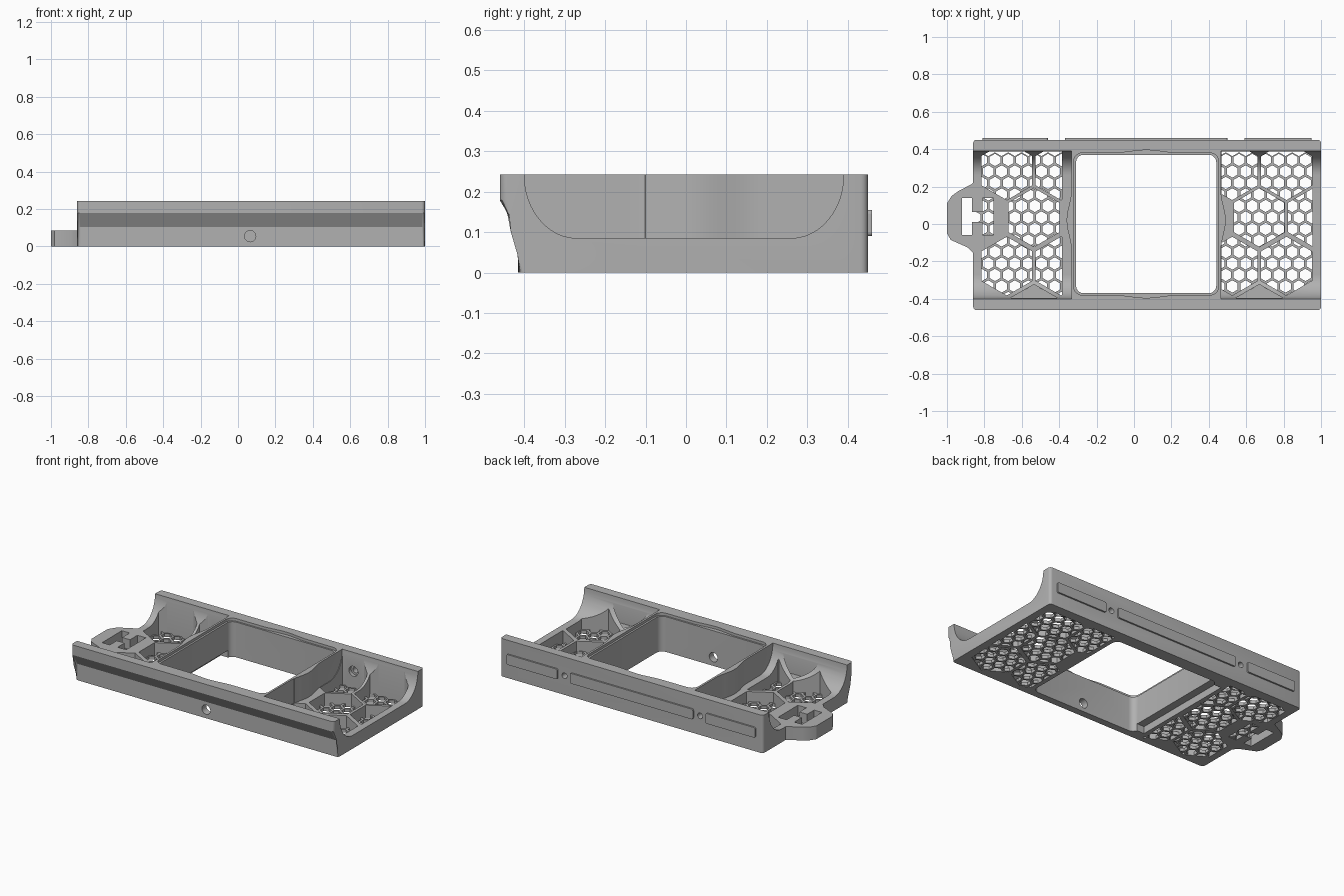
import bpy, bmesh, math
from mathutils import Vector

cube = bpy.data.objects.get("Cube")
if cube:
    bpy.data.objects.remove(cube)

grey = bpy.data.materials.new("plain_grey")
grey.use_nodes = True
grey.diffuse_color = (0.44, 0.44, 0.44, 1)
grey.node_tree.nodes["Principled BSDF"].inputs["Base Color"].default_value = (0.44, 0.44, 0.44, 1)

FLOOR, TOP = 0.085, 0.242


def finish(name, bm):
    mesh = bpy.data.meshes.new(name)
    bmesh.ops.recalc_face_normals(bm, faces=bm.faces)
    bm.to_mesh(mesh)
    bm.free()
    mesh.materials.append(grey)
    ob = bpy.data.objects.new(name, mesh)
    bpy.context.collection.objects.link(ob)
    return ob


def add_prism(bm, pts, lo, hi, axis="z"):
    """Extrude a 2D outline: xy along z, or yz along x, or xz along y."""
    place = {"z": lambda p, h: (p[0], p[1], h),
             "x": lambda p, h: (h, p[0], p[1]),
             "y": lambda p, h: (p[0], h, p[1])}[axis]
    a = [bm.verts.new(place(p, lo)) for p in pts]
    b = [bm.verts.new(place(p, hi)) for p in pts]
    bm.faces.new(a)
    bm.faces.new(b)
    n = len(pts)
    for i in range(n):
        j = (i + 1) % n
        bm.faces.new((a[i], a[j], b[j], b[i]))


def prism(name, pts, lo, hi, axis="z"):
    bm = bmesh.new()
    add_prism(bm, pts, lo, hi, axis)
    return finish(name, bm)


def rect(x0, x1, y0, y1, r=0.0):
    if not r:
        return [(x0, y0), (x1, y0), (x1, y1), (x0, y1)]
    pts = []
    for k, (cx, cy) in enumerate(((x1 - r, y1 - r), (x0 + r, y1 - r), (x0 + r, y0 + r), (x1 - r, y0 + r))):
        for s in range(6):
            t = math.pi / 2 * (k + s / 5)
            pts.append((cx + r * math.cos(t), cy + r * math.sin(t)))
    return pts


def circle(cx, cy, r, n=24, turn=0.0):
    return [(cx + r * math.cos(turn + 2 * math.pi * i / n),
             cy + r * math.sin(turn + 2 * math.pi * i / n)) for i in range(n)]


def clip(pts, axis, limit, sign):
    """Keep the part of an outline where sign * coordinate <= sign * limit."""
    out = []
    for p, q in zip(pts, pts[1:] + pts[:1]):
        dp, dq = sign * (p[axis] - limit), sign * (q[axis] - limit)
        if dp <= 0:
            out.append(p)
        if dp * dq < 0:
            t = dp / (dp - dq)
            out.append((p[0] + (q[0] - p[0]) * t, p[1] + (q[1] - p[1]) * t))
    return out


def boolean(ob, other, operation="DIFFERENCE"):
    mod = ob.modifiers.new("cut", "BOOLEAN")
    mod.operation, mod.solver, mod.object = operation, "EXACT", other
    deps = bpy.context.evaluated_depsgraph_get()
    new = bpy.data.meshes.new_from_object(ob.evaluated_get(deps))
    ob.modifiers.clear()
    ob.data = new
    bpy.data.objects.remove(other)


# Tray body: extruded side profile with rounded corners
bm = bmesh.new()
add_prism(bm, [(-0.415, 0), (0.45, 0), (0.45, TOP), (-0.46, TOP), (-0.46, 0.178), (-0.415, 0.105)],
          -0.86, 1.0, "x")
corners = [e for e in bm.edges
           if abs(e.verts[0].co.x - e.verts[1].co.x) < 0.001 and abs(e.verts[0].co.z - e.verts[1].co.z) > 0.01]
bmesh.ops.bevel(bm, geom=corners, offset=0.018, segments=4, affect="EDGES", profile=0.5)
body = finish("tray_body", bm)

# Curved trough on both sides of the centre frame
trough = [(0.39, TOP + 0.1), (-0.4, TOP + 0.1)]
for cy, r, start in ((-0.27, 0.13, math.pi), (0.26, 0.13, 1.5 * math.pi)):
    for i in range(13):
        t = start + math.pi / 2 * i / 12
        trough.append((cy + r * math.cos(t), TOP + (TOP - FLOOR) * math.sin(t)))
for x0, x1 in ((-1.2, -0.335), (0.465, 1.2)):
    boolean(body, prism("trough_cutter", trough, x0, x1, "x"))

# Bulges on the outside of the frame walls
for x, s in ((-0.335, -1), (0.465, 1)):
    curve = [(x + s * 0.0125 * (1 + math.cos(math.pi * t / 10)), 0.02 + 0.016 * t) for t in range(-10, 11)]
    boolean(body, prism("frame_bulge", curve + [(x - s * 0.01, 0.18), (x - s * 0.01, -0.14)], 0.06, TOP), "UNION")

# Tab at the end
tab = [(-0.84, 0.24), (-0.865, 0.215), (-0.94, 0.175), (-0.975, 0.15), (-1, 0.11),
       (-1, -0.05), (-0.98, -0.085), (-0.89, -0.125), (-0.865, -0.15), (-0.84, -0.18)]
boolean(body, prism("tab", tab, 0, FLOOR), "UNION")
slot = [(-0.92, -0.06), (-0.865, -0.06), (-0.865, 0.01), (-0.81, 0.01), (-0.81, -0.06), (-0.75, -0.06),
        (-0.75, 0.14), (-0.81, 0.14), (-0.81, 0.065), (-0.865, 0.065), (-0.865, 0.14), (-0.92, 0.14)]
boolean(body, prism("slot_cutter", slot, -0.1, 0.4))

# Centre opening, its stepped rim and the groove under one side
boolean(body, prism("opening_cutter", rect(-0.31, 0.44, -0.37, 0.37, 0.04), -0.1, 0.4))
rim = []
for x, y in rect(-0.322, 0.452, -0.38, 0.38, 0.045):
    rim.append((x, y))
    if len(rim) in (6, 18 + 11):
        side = 1 if y > 0 else -1
        for i in range(1, 12):
            u = side * (6 - i) / 6
            rim.append((0.065 + 0.17 * u, y + side * 0.0075 * (1 + math.cos(math.pi * u))))
boolean(body, prism("rim_cutter", rim, 0.225, 0.4))
boolean(body, prism("groove_cutter", rect(-0.36, -0.2, -0.34, 0.34), -0.1, 0.045))

# Large hexagonal pockets
BIG = 0.157
left = (-0.82, -0.385)
right = (0.468, 0.955)
pockets = [(x, y, left) for x in (-0.68, -0.39) for y in (0.285, -0.225)] + [(-0.535, 0.035, left)]
pockets += [(x, y, right) for x in (0.525, 0.815) for y in (0.285, -0.225)]
pockets += [(0.67, 0.035, right), (0.96, 0.035, right)]
notches = [(-0.535, -0.48, left), (0.67, -0.48, right)]
bm = bmesh.new()
for x, y, (x0, x1) in pockets + notches:
    shape = circle(x, y, BIG, 6, math.pi / 6)
    for axis, limit, sign in ((0, x0, -1), (0, x1, 1), (1, -0.395, -1), (1, 0.388, 1)):
        shape = clip(shape, axis, limit, sign)
    add_prism(bm, shape, FLOOR if y < -0.4 else -0.1, 0.4)
boolean(body, finish("pocket_cutter", bm))

# Screw holes through the front and back walls
boolean(body, prism("front_hole_cutter", circle(0.065, 0.055, 0.03), -0.6, -0.3, "y"))
for x in (-0.415, 0.545):
    boolean(body, prism("back_hole_cutter", circle(x, 0.122, 0.018), 0.3, 0.6, "y"))
    boolean(body, prism("counterbore_cutter", circle(x, 0.122, 0.032), 0.3, 0.41, "y"))

# Fine honeycomb mesh in the pocket floors, one hexagonal ring per cell
PITCH = 0.071
bm = bmesh.new()
for x0, x1 in ((-0.85, -0.37), (0.455, 0.985)):
    for row in range(-7, 8):
        y = 0.035 + row * PITCH * math.sqrt(3) / 2
        if abs(y) > 0.4:
            continue
        for col in range(9):
            x = x0 + PITCH * (col + 0.5 * (row % 2))
            if x > x1 + PITCH / 2:
                continue
            loops = []
            for r, z in ((PITCH / math.sqrt(3), 0.002), (0.033, 0.002), (0.033, 0.022),
                         (PITCH / math.sqrt(3), 0.022)):
                loops.append([bm.verts.new((min(max(px, x0), x1), min(max(py, -0.405), 0.43), z))
                              for px, py in circle(x, y, r, 6, math.pi / 6)])
            for a, b in zip(loops, loops[1:]):
                for i in range(6):
                    j = (i + 1) % 6
                    bm.faces.new((a[i], a[j], b[j], b[i]))
bmesh.ops.dissolve_degenerate(bm, dist=0.0001, edges=bm.edges)
mesh_floor = finish("honeycomb_floor", bm)

# Raised pads on the back
for x0, x1 in ((-0.81, -0.46), (-0.37, 0.5), (0.59, 0.95)):
    prism("back_pad", rect(x0, x1, 0.09, 0.155, 0.01), 0.44, 0.46, "y")

# Smooth curved walls, keep edges sharp
bpy.ops.object.select_all(action="DESELECT")
body.select_set(True)
bpy.context.view_layer.objects.active = body
bpy.ops.object.shade_smooth_by_angle(angle=math.radians(25))
